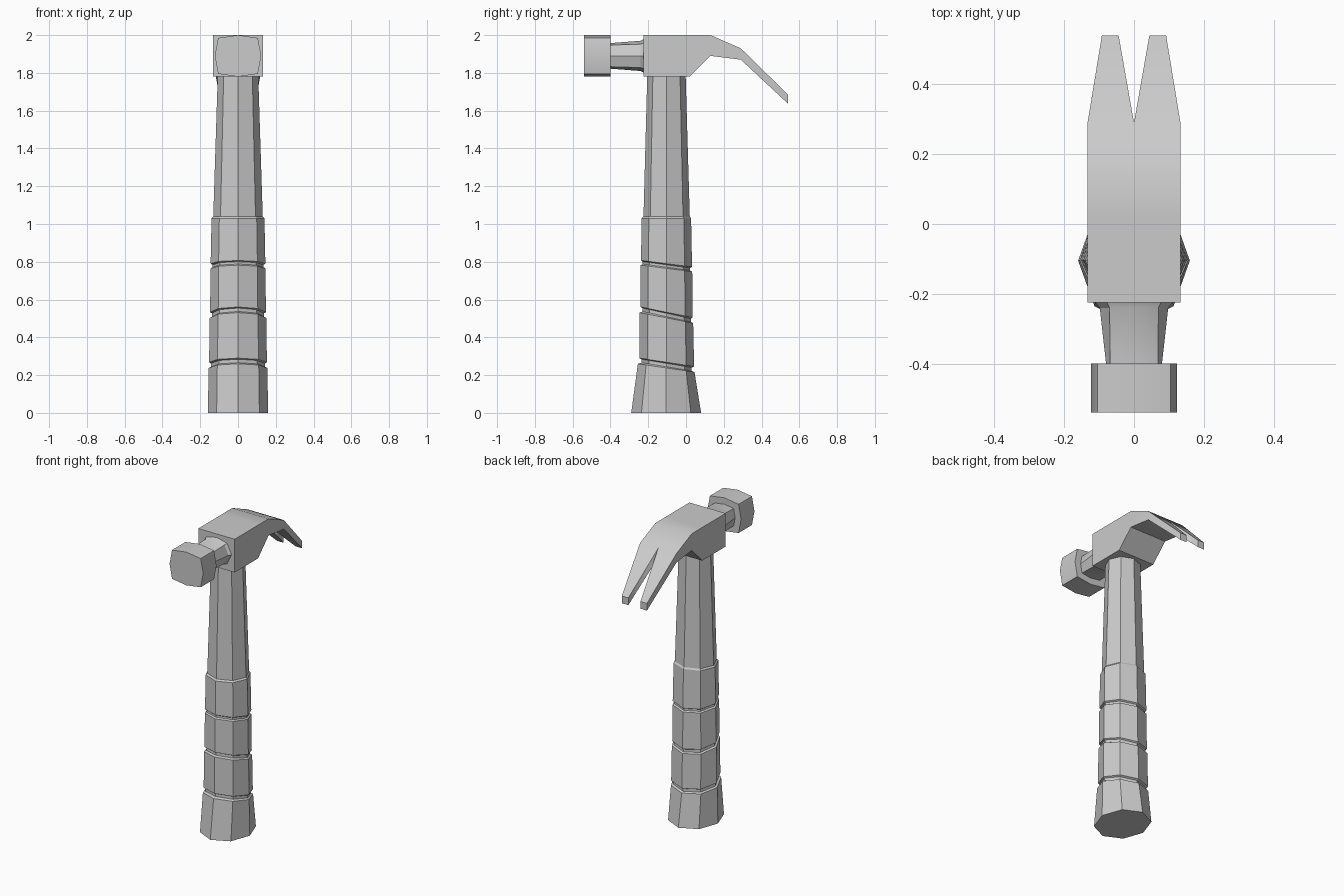
import bpy, bmesh, math

if "Cube" in bpy.data.objects:
    bpy.data.objects.remove(bpy.data.objects["Cube"])


def make_object(name, verts, faces, smooth=False):
    mesh = bpy.data.meshes.new(name)
    mesh.from_pydata(verts, [], faces)
    bm = bmesh.new()
    bm.from_mesh(mesh)
    bmesh.ops.recalc_face_normals(bm, faces=bm.faces)
    bm.to_mesh(mesh)
    bm.free()
    ob = bpy.data.objects.new(name, mesh)
    bpy.context.collection.objects.link(ob)
    if smooth:
        bpy.ops.object.select_all(action='DESELECT')
        ob.select_set(True)
        bpy.context.view_layer.objects.active = ob
        bpy.ops.object.shade_smooth_by_angle(angle=math.radians(30))
    return ob


def loft(name, rings, smooth=False):
    """Join equal-length rings with quads and cap both ends."""
    n = len(rings[0])
    verts = [v for ring in rings for v in ring]
    faces = [(r * n + i, r * n + (i + 1) % n, (r + 1) * n + (i + 1) % n, (r + 1) * n + i)
             for r in range(len(rings) - 1) for i in range(n)]
    faces += [tuple(range(n)), tuple(range(len(verts) - n, len(verts)))]
    return make_object(name, verts, faces, smooth)


def octagon(rx, ry, dx, dy):
    """Eight points: four on the axes, four corners at (dx, dy)."""
    return [(rx, 0), (dx, dy), (0, ry), (-dx, dy),
            (-rx, 0), (-dx, -dy), (0, -ry), (dx, -dy)]


# Handle: octagonal grip with slanted grooves, then a tapering shaft
# (height, slant, y min, y max, x radius)
sections = [
    (0.0, 0.0, -0.29, 0.08, 0.16),
    (0.238, 0.022, -0.255, 0.045, 0.155),
    (0.244, 0.022, -0.235, 0.03, 0.143),
    (0.262, 0.022, -0.235, 0.03, 0.143),
    (0.268, 0.022, -0.247, 0.043, 0.153),
    (0.503, 0.028, -0.245, 0.038, 0.15),
    (0.509, 0.028, -0.23, 0.026, 0.138),
    (0.527, 0.028, -0.23, 0.026, 0.138),
    (0.533, 0.028, -0.242, 0.035, 0.148),
    (0.765, 0.017, -0.24, 0.033, 0.145),
    (0.771, 0.017, -0.23, 0.022, 0.135),
    (0.784, 0.017, -0.23, 0.022, 0.135),
    (0.79, 0.017, -0.238, 0.032, 0.145),
    (1.03, 0.0, -0.235, 0.027, 0.14),
    (1.04, 0.0, -0.225, 0.02, 0.131),
    (1.79, 0.0, -0.205, -0.002, 0.107),
]
rings = []
for z, slant, y0, y1, rx in sections:
    yc, ry = (y0 + y1) / 2, (y1 - y0) / 2
    rings.append([(x, yc + y, z - slant * y / ry)
                  for x, y in octagon(rx, ry, rx * 0.707, ry * 0.707)])
loft("handle", rings)

# Head block and split claw: half a loft along y, mirrored in x
# (top y, top z, bottom y, bottom z, inner x, outer x)
stations = [
    (-0.225, 2.0, -0.225, 1.78, 0, 0.133),
    (0.02, 2.0, 0.02, 1.78, 0, 0.133),
    (0.13, 2.0, 0.13, 1.89, 0, 0.133),
    (0.29, 1.93, 0.29, 1.87, 0, 0.133),
    (0.54, 1.685, 0.54, 1.637, 0.044, 0.092),
]
verts, faces = [], []
for ty, tz, by, bz, xi, xo in stations:
    verts += [(xi, ty, tz), (xo, ty, tz), (xo, by, bz), (xi, by, bz)]
last = len(stations) - 2
for s in range(last + 1):
    for i in range(4):
        if i == 3 and s < last:
            continue  # centre plane stays open where the halves join
        j = (i + 1) % 4
        faces.append((s * 4 + i, s * 4 + j, s * 4 + 4 + j, s * 4 + 4 + i))
faces += [(0, 1, 2, 3), tuple(range(len(verts) - 4, len(verts)))]
claw = make_object("head_and_claw", verts, faces, smooth=True)
claw.modifiers.new("mirror", 'MIRROR').use_axis[0] = True


def along_y(name, specs, zc=1.89):
    loft(name, [[(x, y, zc + z) for x, z in octagon(*dims)] for y, *dims in specs], True)


# Neck and striking face
along_y("neck", [(-0.22, 0.115, 0.09, 0.08, 0.07),
                 (-0.24, 0.098, 0.08, 0.07, 0.062),
                 (-0.41, 0.079, 0.067, 0.068, 0.057)])
along_y("striking_face", [(-0.40, 0.123, 0.11, 0.105, 0.095),
                          (-0.54, 0.123, 0.11, 0.105, 0.095)])
